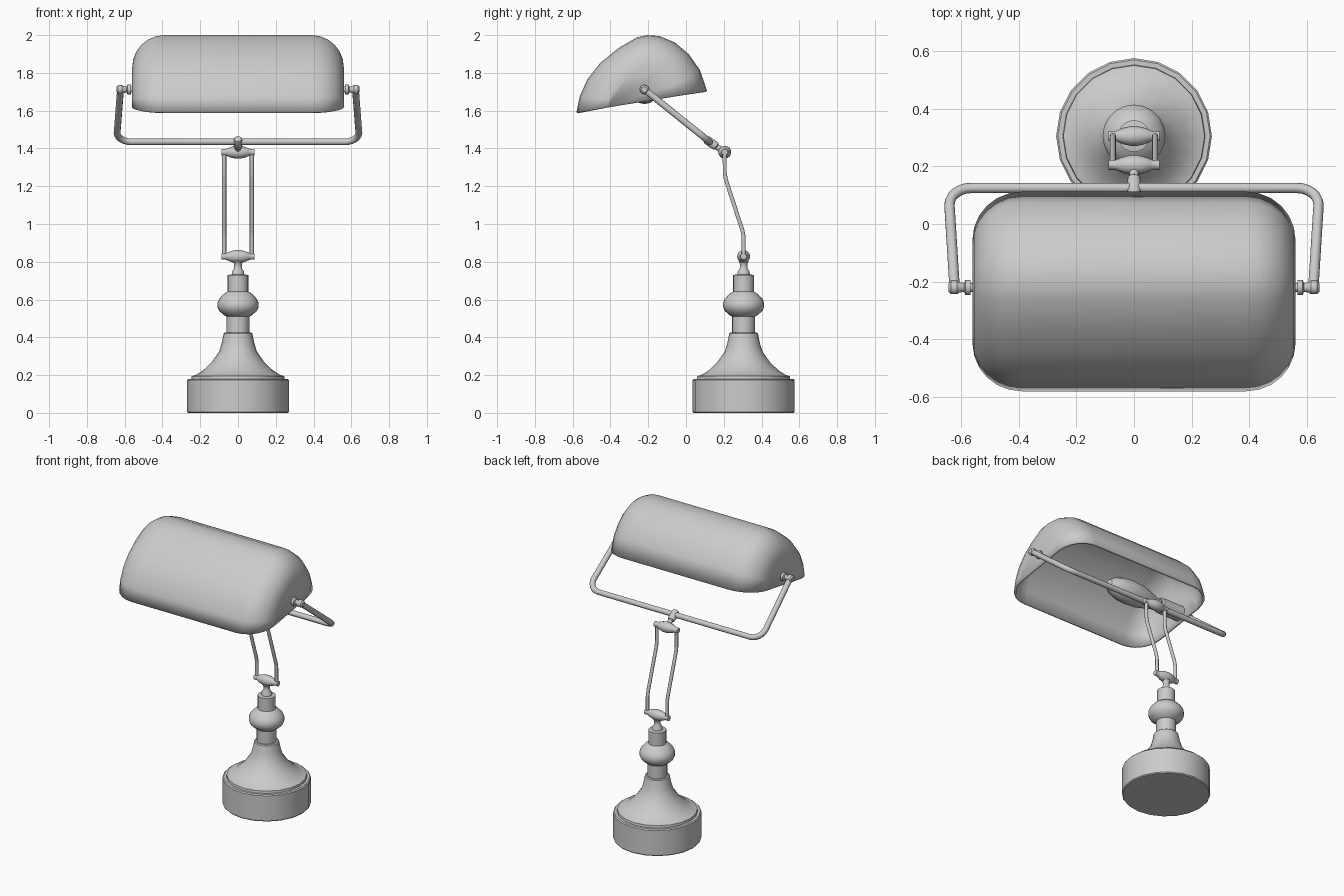
import bpy, bmesh, math
from mathutils import Matrix, Vector

if "Cube" in bpy.data.objects:
    bpy.data.objects.remove(bpy.data.objects["Cube"])


def finish(name, bm, angle=35):
    me = bpy.data.meshes.new(name)
    bm.to_mesh(me)
    bm.free()
    ob = bpy.data.objects.new(name, me)
    bpy.context.collection.objects.link(ob)
    smooth(ob, angle)
    return ob


def smooth(ob, angle=35):
    bpy.ops.object.select_all(action='DESELECT')
    ob.select_set(True)
    bpy.context.view_layer.objects.active = ob
    bpy.ops.object.shade_smooth_by_angle(angle=math.radians(angle))


def lathe(name, profile, origin, axis=(0, 0, 1), n=20):
    """Revolve (radius, height) points around an axis through origin."""
    bm = bmesh.new()
    vs = [bm.verts.new((r, 0, h)) for r, h in profile]
    es = [bm.edges.new(p) for p in zip(vs, vs[1:])]
    bmesh.ops.spin(bm, geom=vs + es, cent=(0, 0, 0), axis=(0, 0, 1),
                   angle=2 * math.pi, steps=n, use_duplicate=False)
    bmesh.ops.remove_doubles(bm, verts=bm.verts, dist=1e-4)
    bmesh.ops.recalc_face_normals(bm, faces=bm.faces)
    rot = Vector((0, 0, 1)).rotation_difference(Vector(axis)).to_matrix().to_4x4()
    bm.transform(Matrix.Translation(origin) @ rot)
    return finish(name, bm)


def tube(name, points, radius):
    cu = bpy.data.curves.new(name, 'CURVE')
    cu.dimensions = '3D'
    cu.bevel_depth = radius
    cu.bevel_resolution = 3
    cu.use_fill_caps = True
    sp = cu.splines.new('POLY')
    sp.points.add(len(points) - 1)
    for p, co in zip(sp.points, points):
        p.co = (*co, 1)
    ob = bpy.data.objects.new(name, cu)
    bpy.context.collection.objects.link(ob)
    bpy.ops.object.select_all(action='DESELECT')
    ob.select_set(True)
    bpy.context.view_layer.objects.active = ob
    bpy.ops.object.convert(target='MESH')
    smooth(bpy.context.view_layer.objects.active, 40)


BY = 0.305                                  # base axis
LOW, HIGH = Vector((0, BY, 0.828)), Vector((0, 0.205, 1.38))
BAR, PIVOT = Vector((0, 0.125, 1.435)), Vector((0, -0.22, 1.712))

# Base drum, flared foot and turned column
lathe("base", [(0, 0), (0.265, 0), (0.27, 0.006), (0.27, 0.174), (0.264, 0.18),
               (0.247, 0.18), (0.245, 0.195), (0.225, 0.2), (0.185, 0.225),
               (0.14, 0.268), (0.1, 0.325), (0.086, 0.37), (0.076, 0.42),
               (0.07, 0.425), (0, 0.425)], (0, BY, 0))
lathe("column", [(0, 0.42), (0.061, 0.42), (0.061, 0.51), (0.075, 0.518),
                 (0.1, 0.54), (0.109, 0.56), (0.109, 0.582), (0.1, 0.603),
                 (0.075, 0.63), (0.055, 0.642), (0.055, 0.73), (0.033, 0.733),
                 (0.032, 0.748), (0.02, 0.765), (0.02, 0.79), (0.026, 0.8),
                 (0.02, 0.815), (0, 0.815)], (0, BY, 0))

# Hinges at both ends of the twin arms
HINGE = [(0, -0.088), (0.017, -0.088), (0.017, -0.063), (0.02, -0.058), (0.029, -0.035),
         (0.034, -0.012), (0.034, 0.012), (0.029, 0.035), (0.02, 0.058),
         (0.017, 0.063), (0.017, 0.088), (0, 0.088)]
lathe("lower_hinge", HINGE, LOW, (1, 0, 0), 16)
lathe("upper_hinge", HINGE, HIGH, (1, 0, 0), 16)

# Twin bent arms
for s, side in ((-1, "left"), (1, "right")):
    x = s * 0.073
    tube(side + "_arm", [(x, BY, 0.828), (x, BY, 0.93), (x, BY - 0.006, 0.965),
                         (x, 0.211, 1.235), (x, 0.205, 1.27), (x, 0.205, 1.38)], 0.011)

# Stem joining the upper hinge to the yoke
d = (PIVOT - BAR).normalized()
L = (BAR - HIGH).length
lathe("stem", [(0, 0), (0.016, 0), (0.016, 0.05), (0.022, 0.055), (0.024, L - 0.02),
               (0.024, L + 0.015), (0.018, L + 0.028), (0, L + 0.03)],
      HIGH, BAR - HIGH, 14)

# U-shaped yoke with rounded corners
R, reach = 0.075, (PIVOT - BAR).length
half = [(0.622, reach)]
for i in range(7):
    a = math.pi / 2 * i / 6
    half.append((0.64 - R + R * math.cos(a), R - R * math.sin(a)))
path = half + [(-x, t) for x, t in reversed(half)]
tube("yoke", [BAR + d * t + Vector((x, 0, 0)) for x, t in path], 0.018)

# Pivot knobs
for s, side in ((-1, "left"), (1, "right")):
    lathe(side + "_pivot", [(0, 0), (0.016, 0), (0.016, 0.022), (0.027, 0.022),
                            (0.027, 0.04), (0.016, 0.044), (0.018, 0.06), (0.024, 0.068),
                            (0.024, 0.09), (0.015, 0.098), (0, 0.098)],
          PIVOT + Vector((s * 0.545, 0, 0)), (s, 0, 0), 14)

# Shade: dome section lofted along x, rounded into flat ends
SECTION = [(-0.58, 1.59), (-0.563, 1.675), (-0.523, 1.765), (-0.452, 1.855),
           (-0.355, 1.933), (-0.26, 1.988), (-0.205, 2.0), (-0.14, 1.995),
           (-0.06, 1.962), (0.014, 1.9), (0.074, 1.815), (0.112, 1.703)]
cy, cz = -0.234, 1.6465
steps = [math.pi / 2 * i / 6 for i in range(7)]
rings = [(0.39 + 0.17 * math.sin(t), 1 - 0.48 * (1 - math.cos(t))) for t in steps]
rings = [(-x, s) for x, s in reversed(rings)] + rings
bm = bmesh.new()
grid = [[bm.verts.new((x, cy + (y - cy) * s, cz + (z - cz) * s)) for y, z in SECTION]
        for x, s in rings]
for a, b in zip(grid, grid[1:]):
    for j in range(len(SECTION) - 1):
        bm.faces.new((a[j], b[j], b[j + 1], a[j + 1]))
bm.faces.new(grid[0])
bm.faces.new(grid[-1][::-1])
bmesh.ops.recalc_face_normals(bm, faces=bm.faces)
if max(bm.faces, key=lambda f: f.calc_center_median().z).normal.z < 0:
    bmesh.ops.reverse_faces(bm, faces=bm.faces)
shade = finish("shade", bm, 40)
sol = shade.modifiers.new("thickness", 'SOLIDIFY')
sol.thickness = 0.014
sol.offset = -1

# Lamp socket and bulb inside the left end of the shade
inner = PIVOT + Vector((-0.55, 0, 0))
lathe("socket", [(0, 0), (0.05, 0), (0.05, 0.16), (0.042, 0.17), (0, 0.17)],
      inner, (1, 0, 0), 16)
lathe("bulb", [(0, 0.16), (0.035, 0.16), (0.038, 0.2), (0.055, 0.26), (0.072, 0.33),
               (0.077, 0.4), (0.072, 0.47), (0.055, 0.53), (0.03, 0.565), (0, 0.575)],
      inner, (1, 0, 0), 16)
